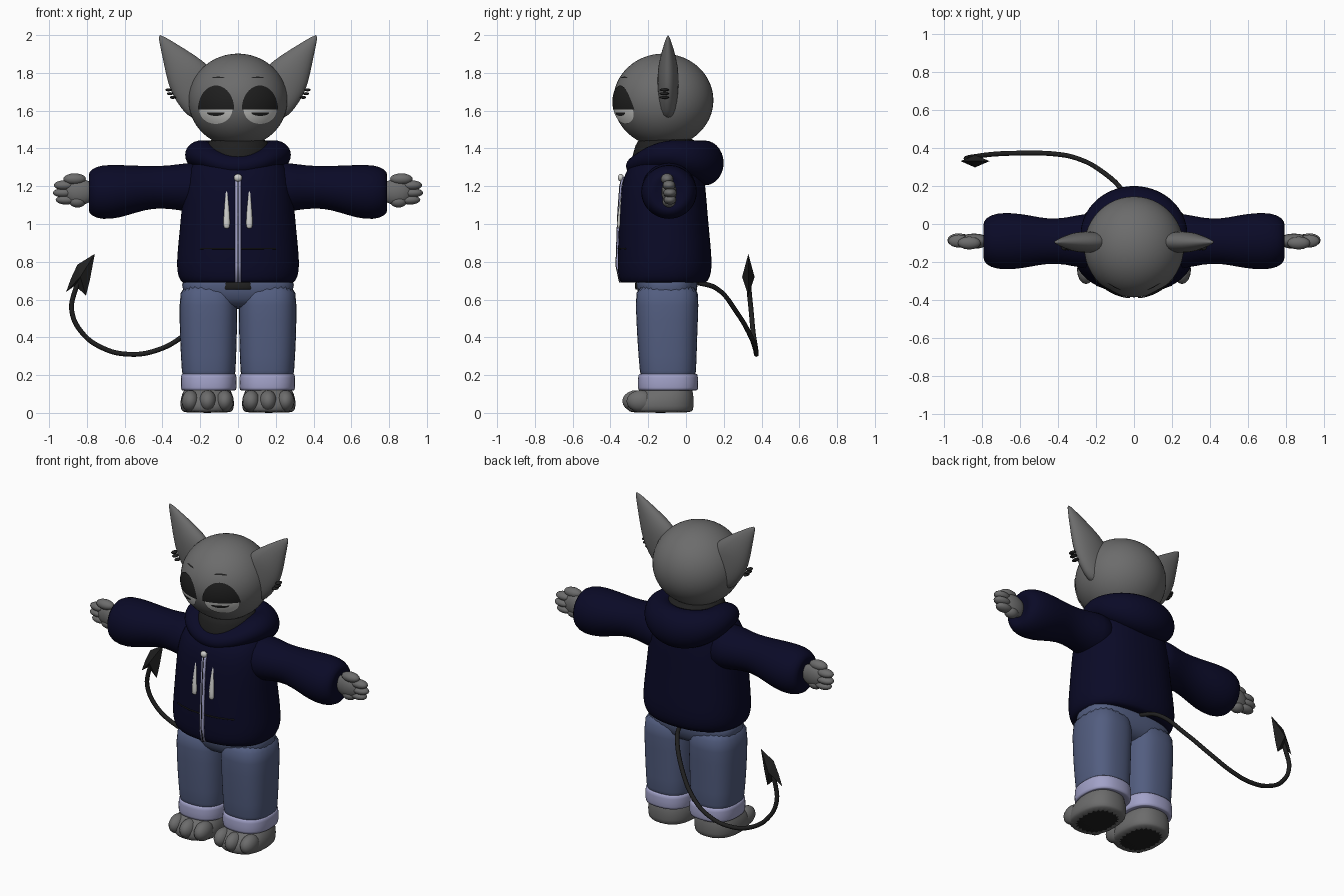
import bpy, bmesh, math
from mathutils import Vector, Matrix

if "Cube" in bpy.data.objects:
    bpy.data.objects.remove(bpy.data.objects["Cube"])


def material(name, rgb):
    m = bpy.data.materials.new(name)
    m.diffuse_color = (*rgb, 1)
    m.use_nodes = True
    m.node_tree.nodes["Principled BSDF"].inputs["Base Color"].default_value = m.diffuse_color
    return m


GREY = material("grey_fur", (0.15, 0.15, 0.15))
NAVY = material("navy_cloth", (0.003, 0.003, 0.02))
DENIM = material("blue_denim", (0.085, 0.11, 0.215))
LILAC = material("pale_lilac", (0.36, 0.36, 0.58))
BLACK = material("soft_black", (0.014, 0.014, 0.014))
WHITE = material("off_white", (0.62, 0.62, 0.60))


def finish(bm, name, mats, mirror=False, subsurf=0):
    bmesh.ops.recalc_face_normals(bm, faces=bm.faces[:])
    me = bpy.data.meshes.new(name)
    for f in bm.faces:
        f.smooth = True
    bm.to_mesh(me)
    bm.free()
    for m in mats:
        me.materials.append(m)
    ob = bpy.data.objects.new(name, me)
    bpy.context.collection.objects.link(ob)
    if mirror:
        ob.modifiers.new("mirror", 'MIRROR').use_mirror_merge = False
    if subsurf:
        ob.modifiers.new("smooth", 'SUBSURF').levels = subsurf
        ob.modifiers["smooth"].render_levels = subsurf
    return ob


def ring(c, a, b, axis='z', n=24, p=2.0):
    """Superellipse around c; a and b are the half widths."""
    pts = []
    for i in range(n):
        t = 2 * math.pi * i / n
        u, v = math.cos(t), math.sin(t)
        u = a * math.copysign(abs(u) ** (2 / p), u)
        v = b * math.copysign(abs(v) ** (2 / p), v)
        pts.append(Vector(c) + (Vector((u, v, 0)) if axis == 'z' else Vector((0, u, v))))
    return pts


def loft(name, rings, mats, mirror=False, subsurf=1, closed=False, rule=None):
    bm = bmesh.new()
    vs = [[bm.verts.new(p) for p in r] for r in rings]
    n = len(vs[0])
    pairs = list(zip(vs, vs[1:])) + ([(vs[-1], vs[0])] if closed else [])
    for r0, r1 in pairs:
        for i in range(n):
            j = (i + 1) % n
            bm.faces.new((r0[i], r0[j], r1[j], r1[i]))
    if not closed:
        bm.faces.new(vs[0][::-1])
        bm.faces.new(vs[-1])
    if rule:
        for f in bm.faces:
            f.material_index = rule(f)
    return finish(bm, name, mats, mirror, subsurf)


def balls(name, items, mat, mirror=False, seg=24):
    """Ellipsoids given as (centre, radii)."""
    bm = bmesh.new()
    for c, r in items:
        bmesh.ops.create_uvsphere(bm, u_segments=seg, v_segments=seg * 2 // 3, radius=1,
                                  matrix=Matrix.Translation(c) @ Matrix.Diagonal((*r, 1)))
    return finish(bm, name, [mat], mirror)


def tube(name, pts, radius, mat):
    cu = bpy.data.curves.new(name, 'CURVE')
    cu.dimensions = '3D'
    cu.bevel_depth, cu.bevel_resolution, cu.use_fill_caps = radius, 2, True
    sp = cu.splines.new('BEZIER')
    sp.bezier_points.add(len(pts) - 1)
    for b, p in zip(sp.bezier_points, pts):
        b.co = p
        b.handle_left_type = b.handle_right_type = 'AUTO'
    sp.resolution_u = 6
    cu.materials.append(mat)
    ob = bpy.data.objects.new(name, cu)
    bpy.context.collection.objects.link(ob)


# Head
HC, HR = Vector((0, -0.12, 1.655)), Vector((0.262, 0.265, 0.247))
balls("head", [(HC, HR)], GREY, seg=48)


def face_patch(name, x0, x1, lo, hi, mat, lift, nx=24, nz=8):
    """Plate that hugs the front of the head between two height curves."""
    bm = bmesh.new()
    grid = []
    for i in range(nx + 1):
        x = x0 + (x1 - x0) * (1 - math.cos(math.pi * i / nx)) / 2
        col = []
        for j in range(nz + 1):
            z = lo(x) + (hi(x) - lo(x)) * j / nz
            q = 1 - (x / HR.x) ** 2 - ((z - HC.z) / HR.z) ** 2
            col.append(bm.verts.new((x, HC.y - HR.y * math.sqrt(max(q, 0)) - lift, z)))
        grid.append(col)
    for a, b in zip(grid, grid[1:]):
        for j in range(nz):
            bm.faces.new((a[j], b[j], b[j + 1], a[j + 1]))
    bmesh.ops.remove_doubles(bm, verts=bm.verts[:], dist=1e-5)
    finish(bm, name, [mat], mirror=True)


def arc(cx, cz, rx, rz):
    return lambda x: cz + rz * math.sqrt(max(0, 1 - ((x - cx) / rx) ** 2))


# Eyes: dark lids above, pale half eyes below, narrow pupils, brows
face_patch("eyelid", 0.02, 0.212, lambda x: 1.605, arc(0.116, 1.605, 0.096, 0.128), BLACK, 0.006)
face_patch("eye_white", 0.03, 0.205, arc(0.1175, 1.605, 0.0875, -0.075), lambda x: 1.605, WHITE, 0.006)
face_patch("pupil", 0.07, 0.165, arc(0.1175, 1.59, 0.0475, -0.018), lambda x: 1.59, BLACK, 0.009, 12, 2)
face_patch("brow", 0.07, 0.14, lambda x: 1.772, arc(0.105, 1.772, 0.035, 0.008), BLACK, 0.004, 8, 2)

# Ears: flattened horn shapes, (height, inner x, outer x, half depth)
EAR = [(1.55, .10, .24, .03), (1.60, .10, .297, .047), (1.70, .10, .362, .056), (1.80, .12, .386, .058),
       (1.86, .175, .397, .048), (1.93, .285, .411, .03), (2.003, .408, .424, .004)]
loft("ear", [ring(((a + b) / 2, -0.095, z), (b - a) / 2, h, n=16) for z, a, b, h in EAR], [GREY], mirror=True)
balls("ear_stud", [((x, -0.115, z), (.017, .026, .008)) for x, z in ((.368, 1.71), (.36, 1.69), (.345, 1.67))],
      BLACK, mirror=True, seg=8)

# Neck and shirt inside the hood
loft("neck", [ring((0, -0.10, z), a, a, n=24) for z, a in ((1.28, .2), (1.34, .19), (1.42, .17), (1.46, .15))], [BLACK])

# Jacket body: (height, centre y, half width, half depth)
BODY = [(.70, -.12, .26, .19), (.68, -.12, .295, .225), (.72, -.115, .318, .245), (.78, -.112, .328, .252),
        (.90, -.115, .317, .245), (1.05, -.12, .302, .235), (1.2, -.12, .29, .225), (1.3, -.115, .262, .20),
        (1.37, -.09, .2, .15)]
loft("jacket_body", [ring((0, y, z), a, b, n=32, p=2.3) for z, y, a, b in BODY], [NAVY])

# Sleeves: (x, centre z, half depth, half height)
SLEEVE = [(.15, 1.19, .15, .14), (.27, 1.195, .145, .13), (.36, 1.195, .122, .115), (.45, 1.195, .117, .112),
          (.54, 1.185, .135, .125), (.63, 1.172, .15, .142), (.72, 1.168, .15, .147), (.78, 1.167, .125, .125),
          (.795, 1.167, .085, .09), (.78, 1.167, .06, .07)]
loft("sleeve", [ring((x, -.09, z), a, b, 'x') for x, z, a, b in SLEEVE], [NAVY], mirror=True)

# Hood: lying collar, low at the front and deep at the back
hood = []
for i in range(36):
    t = 2 * math.pi * i / 36
    c, s = math.cos(t), math.sin(t)
    front, back = max(0, -s), max(0, s)
    cz = 1.368 - 0.062 * front ** 3 - 0.045 * back
    w, h = 0.092 + 0.012 * back, 0.078 - 0.014 * front + 0.045 * back
    o = Vector((0.192 * c, -0.065 + 0.165 * s, cz))
    hood.append([o + Vector((c * w * math.cos(k), s * w * math.cos(k), h * math.sin(k)))
                 for k in (2 * math.pi * m / 14 for m in range(14))])
loft("hood", hood, [NAVY], closed=True)

# Zip, pull, drawstrings and pocket seam
ZIP = [(.69, -.346), (.78, -.365), (.9, -.361), (1.05, -.356), (1.2, -.345), (1.25, -.333)]
loft("zip", [ring((0, y, z), .016, .006, n=8, p=5) for z, y in ZIP], [LILAC], subsurf=0)
loft("zip_teeth", [ring((0, y - .005, z), .003, .004, n=6) for z, y in ZIP], [BLACK], subsurf=0)
balls("zip_pull", [((0, -.345, 1.245), (.022, .016, .02))], WHITE, seg=12)
loft("drawstring", [ring((.06, y, z), a, a * .7, n=10) for z, y, a in
                    ((.975, -.352, .012), (.99, -.354, .02), (1.06, -.35, .016), (1.16, -.34, .006), (1.24, -.32, .005))],
     [WHITE], mirror=True)
tube("pocket_seam", [(x, -.115 - .245 * (1 - (abs(x) / .32) ** 2.3) ** (1 / 2.3), .87)
                     for x in (-.2, -.1, 0, .1, .2)], .004, BLACK)

# Hands
balls("hand", [((.84, -.09, 1.17), (.085, .04, .07)), ((.865, -.10, 1.238), (.06, .034, .03)),
               ((.92, -.09, 1.205), (.055, .034, .026)), ((.922, -.085, 1.165), (.058, .036, .025)),
               ((.91, -.085, 1.128), (.055, .034, .025)), ((.85, -.09, 1.12), (.045, .036, .033))],
      GREY, mirror=True, seg=16)

# Trousers: hips, legs, turned-up cuffs and belt
loft("trouser_hips", [ring((0, -.10, z), a, b, n=32, p=2.8) for z, a, b in
                      ((.55, .22, .10), (.6, .28, .15), (.68, .303, .165), (.74, .29, .16))], [DENIM])
loft("trouser_leg", [ring((x, y, z), a, b, p=2.6) for z, x, y, a, b in
                     ((.15, .155, -.095, .135, .14), (.2, .155, -.095, .143, .15), (.4, .157, -.10, .152, .16),
                      (.58, .157, -.10, .155, .168), (.7, .155, -.10, .15, .168))], [DENIM], mirror=True)
loft("trouser_cuff", [ring((.155, y, z), a, b, p=2.5) for z, y, a, b in
                      ((.13, -.10, .12, .13), (.115, -.095, .143, .155), (.125, -.095, .149, .162),
                       (.195, -.095, .149, .16), (.21, -.095, .144, .155), (.2, -.095, .125, .135))],
     [LILAC], mirror=True)
loft("belt", [ring((0, -.155, z), .11, .116, n=20, p=3) for z in (.65, .655, .69, .695)], [BLACK])

# Feet with dark soles, and toes
loft("foot", [ring((.163, y, z), a, b, p=2.4) for z, y, a, b in
              ((0, -.135, .125, .165), (.012, -.135, .14, .175), (.06, -.135, .145, .178), (.1, -.12, .135, .16),
               (.135, -.10, .115, .13), (.16, -.09, .1, .11))], [GREY, BLACK], mirror=True,
     rule=lambda f: 1 if f.calc_center_median().z < .005 else 0)
balls("toes", [((x, y, .062), (.047, .075, .058)) for x, y in ((.07, -.245), (.16, -.262), (.252, -.24))],
      GREY, mirror=True, seg=16)

# Tail and spade tip
tube("tail", [(0, .06, .69), (-.05, .16, .66), (-.16, .27, .53), (-.3, .345, .40), (-.42, .368, .335),
              (-.57, .372, .31), (-.72, .368, .345), (-.83, .355, .43), (-.88, .345, .54),
              (-.865, .335, .64), (-.83, .33, .72)], .013, BLACK)
bm = bmesh.new()
outline = [(-.758, .842), (-.85, .785), (-.885, .71), (-.91, .64), (-.862, .675), (-.805, .62), (-.785, .70)]
rim = [bm.verts.new((x, .33, z)) for x, z in outline]
for y in (.297, .363):
    hub = bm.verts.new((-.835, y, .72))
    for a, b in zip(rim, rim[1:] + rim[:1]):
        bm.faces.new((a, b, hub))
finish(bm, "tail_spade", [BLACK])
bpy.data.objects["tail_spade"].data.shade_flat()
